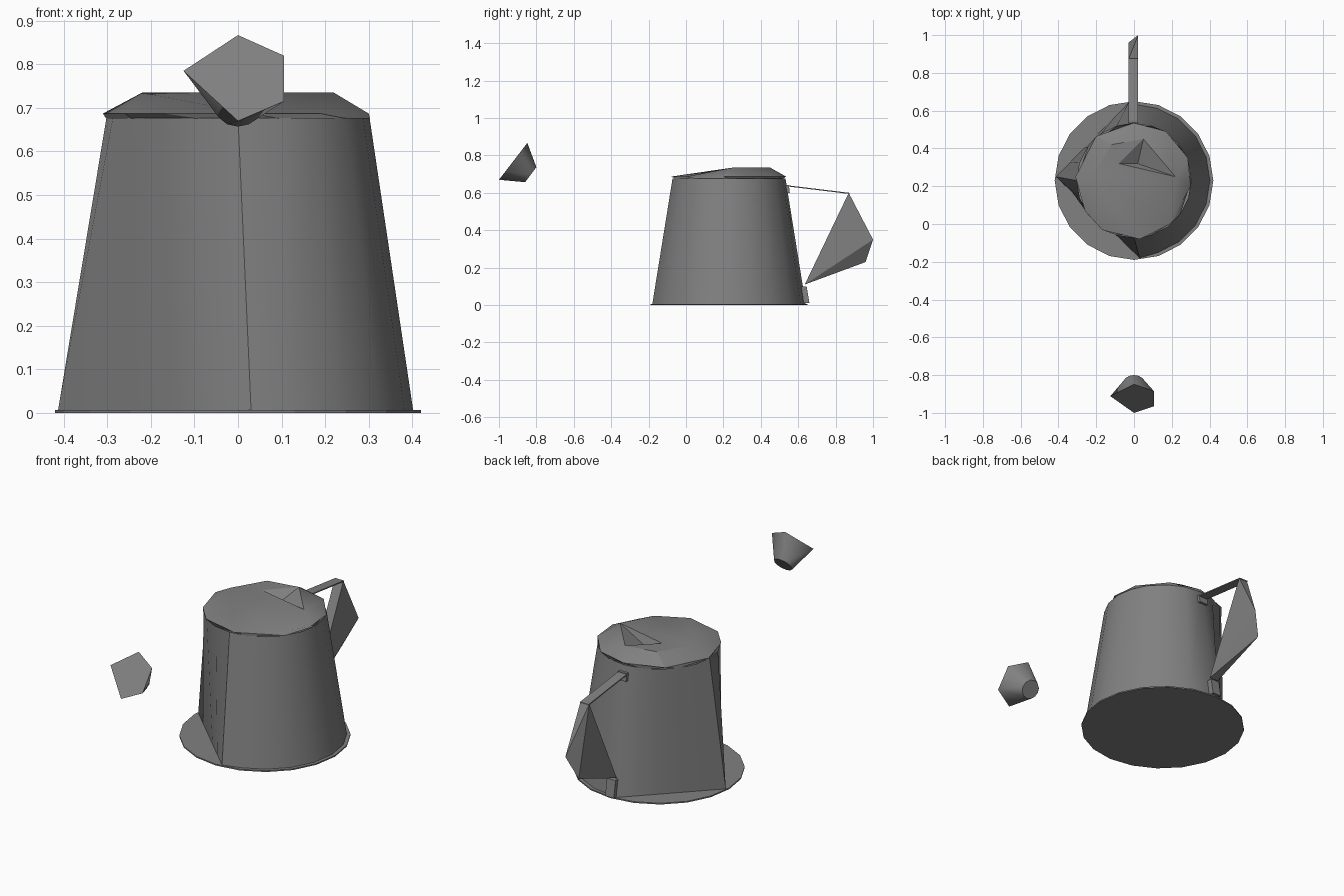
import bpy, bmesh, math
from mathutils import Vector

if "Cube" in bpy.data.objects:
    bpy.data.objects.remove(bpy.data.objects["Cube"])

CY = 0.23          # pot axis in y
N = 20             # sides of the pot wall and flange

mat = bpy.data.materials.new("dark_grey_metal")
mat.diffuse_color = (0.22, 0.22, 0.22, 1)
mat.use_nodes = True
mat.node_tree.nodes["Principled BSDF"].inputs["Base Color"].default_value = mat.diffuse_color


def finish(name, bm, smooth=0):
    """Turn a bmesh into a named, coloured object."""
    bmesh.ops.recalc_face_normals(bm, faces=bm.faces)
    me = bpy.data.meshes.new(name)
    bm.to_mesh(me)
    bm.free()
    me.materials.append(mat)
    ob = bpy.data.objects.new(name, me)
    bpy.context.collection.objects.link(ob)
    if smooth:
        bpy.ops.object.select_all(action='DESELECT')
        ob.select_set(True)
        bpy.context.view_layer.objects.active = ob
        bpy.ops.object.shade_smooth_by_angle(angle=math.radians(smooth))
    return ob


def circle(r, z, n):
    return [Vector((r * math.cos(2 * math.pi * i / n),
                    CY + r * math.sin(2 * math.pi * i / n), z)) for i in range(n)]


def base_outline(z):
    """Foot of the wall: round on the right, two straight chords on the left."""
    pts = circle(0.402, z, N)
    back, left, front = N // 4, N // 2, 3 * N // 4
    pts[back] = Vector((-0.03, 0.64, z))
    pts[left] = Vector((-0.413, 0.25, z))
    pts[front] = Vector((0.03, -0.18, z))
    for a, b in ((back, left), (left, front)):
        for i in range(a + 1, b):
            pts[i] = pts[a].lerp(pts[b], (i - a) / (b - a))
    return pts


def loft(bm, rings):
    """Bridge rings of equal length with quads."""
    rows = [[bm.verts.new(p) for p in r] for r in rings]
    for a, b in zip(rows, rows[1:]):
        for i in range(len(a)):
            j = (i + 1) % len(a)
            bm.faces.new((a[i], a[j], b[j], b[i]))
    return rows


def hull(name, points, smooth=0):
    bm = bmesh.new()
    for p in points:
        bm.verts.new(p)
    bmesh.ops.convex_hull(bm, input=bm.verts)
    bmesh.ops.dissolve_limit(bm, angle_limit=0.01, verts=bm.verts, edges=bm.edges)
    return finish(name, bm, smooth)


# Tapered pot wall
bm = bmesh.new()
loft(bm, [base_outline(0.006), circle(0.302, 0.677, N)])
finish("pot_wall", bm, 40)

# Thin round base plate that doubles as the flange
bm = bmesh.new()
for r in loft(bm, [circle(0.42, 0, N), circle(0.42, 0.007, N)]):
    bm.faces.new(r)
finish("base_plate", bm)

# Faceted lid: underside, skirt, sloping top, and a broken-in dent where the knob sat
bm = bmesh.new()
rim_xy = [(0.30, 0.20), (0.285, 0.35), (0.17, 0.49), (0.0, 0.535), (-0.2, 0.465),
          (-0.31, 0.25), (-0.26, 0.07), (-0.17, -0.03), (0.03, -0.08), (0.19, 0.0)]
skirt = [bm.verts.new(p) for p in circle(0.303, 0.676, 10)]
rim = [bm.verts.new((x, y, 0.687)) for x, y in rim_xy]
crown = [bm.verts.new((x, y, 0.735)) for x, y in
         [(0.22, 0.25), (0.05, 0.45), (-0.12, 0.42), (-0.22, 0.25)]]
inner = bm.verts.new((-0.08, 0.32, 0.733))
dent = bm.verts.new((0.02, 0.32, 0.69))
near = [0, 0, 1, 1, 2, 3, 3, 3, 3, 0]      # crown corner above each rim corner
bm.faces.new(skirt)
for i in range(10):
    j = (i + 1) % 10
    bm.faces.new((skirt[i], skirt[j], rim[j], rim[i]))
    bm.faces.new((rim[i], rim[j], crown[near[i]]))
    if near[i] != near[j]:
        bm.faces.new((rim[j], crown[near[j]], crown[near[i]]))
for p, q in ((0, 3), (3, 2), (2, 1)):
    bm.faces.new((crown[p], crown[q], inner))
for u, v in ((crown[0], crown[1]), (crown[1], inner), (inner, crown[0])):
    bm.faces.new((u, v, dent))
finish("lid", bm, 25)

# Floating spout tip: slanted pentagon mouth narrowing to a round end
mouth = [(x, -1 + (z - 0.67) * 0.77, z) for x, z in
         [(-0.125, 0.785), (0, 0.867), (0.105, 0.82), (0.105, 0.715), (0, 0.67)]]
centre = Vector((0, -0.83, 0.697))
along = Vector((0, 0.06, 0.08)).normalized()
neck = [centre + 0.05 * (Vector((1, 0, 0)) * math.cos(t) + along * math.sin(t))
        for t in [2 * math.pi * k / 12 for k in range(12)]]
hull("spout_tip", mouth + neck, 35)

# Handle: flat top strap, then a broad twisted angular grip
xl, xr = -0.03, 0.022
hull("handle_strap", [(x, y, z + d) for x in (xl, xr) for y, z in ((0.545, 0.64), (0.875, 0.6))
                      for d in (0, -0.006)])
hull("handle_grip", [(x, y, z) for x in (xl, xr) for y, z in ((0.87, 0.60), (0.635, 0.11))]
     + [(xl, 0.96, 0.23), (xr, 1.0, 0.35)])


# Handle mounts on the pot wall
def mount(name, y0, y1, z0, z1, lean):
    hull(name, [(x, y + (lean if z == z1 else 0), z) for x in (xl, xr)
                for y in (y0, y1) for z in (z0, z1)])


mount("upper_mount", 0.53, 0.555, 0.60, 0.642, -0.005)
mount("lower_mount", 0.63, 0.66, 0.01, 0.10, -0.015)
